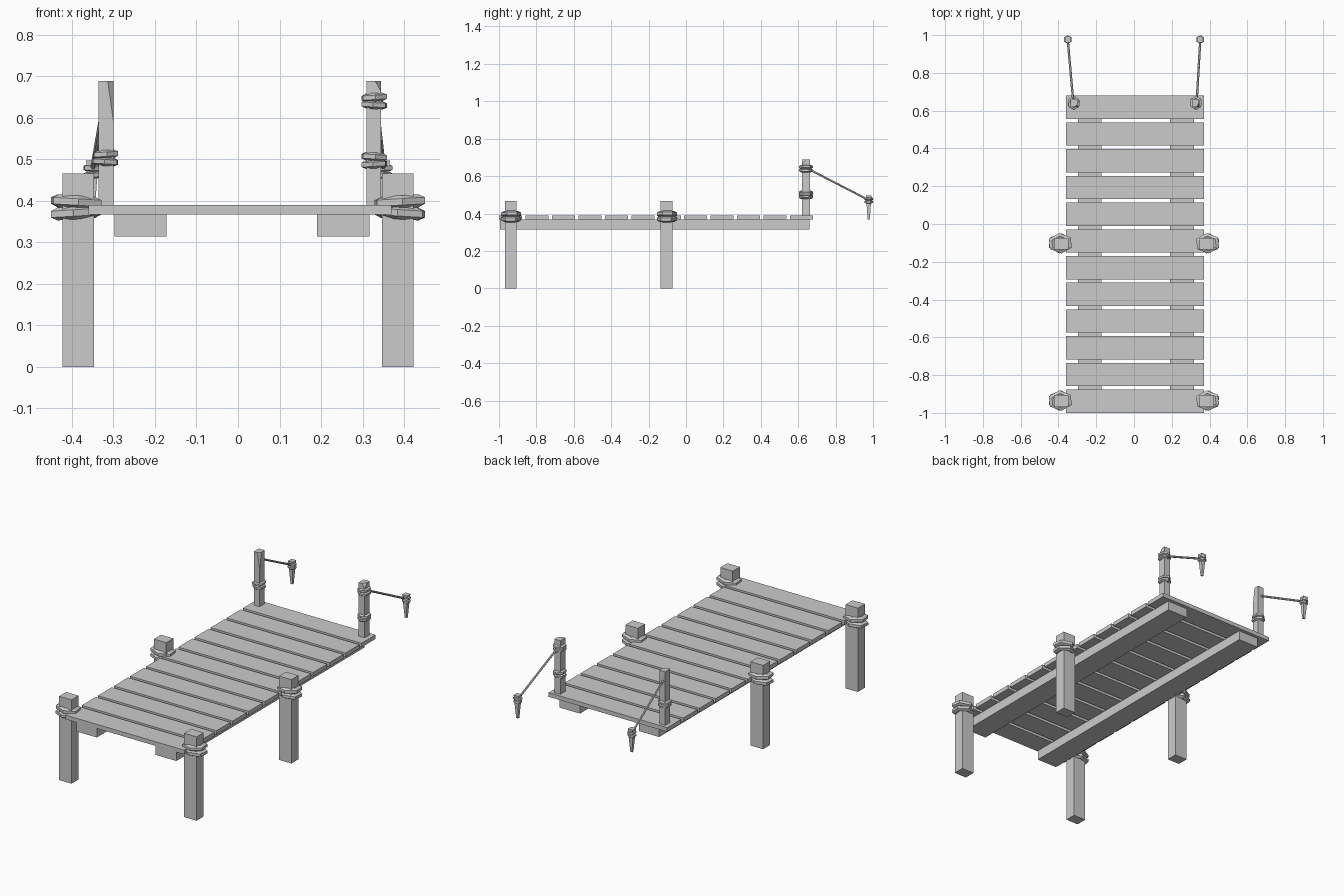
import bpy, bmesh, math
from mathutils import Vector, Matrix

if "Cube" in bpy.data.objects:
    bpy.data.objects.remove(bpy.data.objects["Cube"])


def new_object(name, bm):
    bmesh.ops.recalc_face_normals(bm, faces=bm.faces)
    mesh = bpy.data.meshes.new(name)
    bm.to_mesh(mesh)
    bm.free()
    ob = bpy.data.objects.new(name, mesh)
    bpy.context.collection.objects.link(ob)
    return ob


def box(name, x0, x1, y0, y1, z0, z1, cut=None):
    """Box from its limits; cut = (point, normal) slices a corner off."""
    bm = bmesh.new()
    size = Matrix.Diagonal((x1 - x0, y1 - y0, z1 - z0, 1))
    mid = Matrix.Translation(((x0 + x1) / 2, (y0 + y1) / 2, (z0 + z1) / 2))
    bmesh.ops.create_cube(bm, size=1, matrix=mid @ size)
    if cut:
        bmesh.ops.bisect_plane(bm, geom=bm.verts[:] + bm.edges[:] + bm.faces[:],
                               plane_co=cut[0], plane_no=cut[1], clear_outer=True)
        bmesh.ops.holes_fill(bm, edges=[e for e in bm.edges if e.is_boundary])
    return new_object(name, bm)


def rod(name, a, b, r0, r1, sides):
    """Straight tapered rod between two points."""
    a, b = Vector(a), Vector(b)
    d = b - a
    bm = bmesh.new()
    turn = d.to_track_quat('Z', 'Y').to_matrix().to_4x4()
    spin = Matrix.Rotation(math.pi / sides, 4, 'Z')
    bmesh.ops.create_cone(bm, cap_ends=True, segments=sides, radius1=r0, radius2=r1,
                          depth=d.length, matrix=Matrix.Translation((a + b) / 2) @ turn @ spin)
    return new_object(name, bm)


def rope_wrap(name, x, y, z, hx, hy, tube, tilt):
    """Two stacked six-sided rope loops; hx, hy are outer half widths."""
    bm = bmesh.new()
    n = 6
    for k, dz in enumerate((-0.85 * tube, 0.85 * tube)):
        s = 1 if k else -1
        loops = []
        for i in range(n):
            a = math.radians(90 + 60 * i + 5 * s)
            ux, uy = math.cos(a) / 0.866, math.sin(a)
            loop = []
            for j in range(6):
                b = math.tau * j / 6 + math.pi / 6
                out = tube * (math.cos(b) / 0.866 - 1)
                px, py = ux * (hx + out), uy * (hy + out)
                pz = z + dz + tube * math.sin(b) + tilt * s * px
                loop.append(bm.verts.new((x + px, y + py, pz)))
            loops.append(loop)
        for i in range(n):
            p, q = loops[i], loops[(i + 1) % n]
            for j in range(6):
                bm.faces.new((p[j], q[j], q[(j + 1) % 6], p[(j + 1) % 6]))
    return new_object(name, bm)


# Deck planks
for i in range(12):
    y = -1 + i * 0.1415
    box("plank", -0.36, 0.37, y, y + 0.123, 0.367, 0.39)

# Two long support beams
for x0, x1 in ((-0.297, -0.172), (0.19, 0.317)):
    box("support_beam", x0, x1, -0.995, 0.66, 0.314, 0.367)

# Thick posts with rope wraps
for s in (-1, 1):
    for y in (-0.937, -0.104):
        x = s * 0.385
        box("post", x - 0.038, x + 0.038, y - 0.031, y + 0.031, 0, 0.466)
        rope_wrap("post_rope", x + s * 0.005, y + 0.002, 0.384, 0.058, 0.054, 0.0155, 0.06 * s)

# Thin end posts, each with a shaved corner
yp = 0.641
box("rail_post_left", -0.336, -0.300, yp - 0.022, yp + 0.022, 0.38, 0.688,
    (Vector((-0.300, yp - 0.022, 0.59)), Vector((1, -1, 0.14))))
box("rail_post_right", 0.309, 0.345, yp - 0.022, yp + 0.022, 0.38, 0.688,
    (Vector((0.345, yp - 0.022, 0.662)), Vector((1, -0.6, 0.55))))
rope_wrap("rail_rope_left", -0.319, yp, 0.503, 0.029, 0.037, 0.0105, 0.06)
rope_wrap("rail_rope_right", 0.328, yp, 0.497, 0.029, 0.037, 0.0105, -0.06)
rope_wrap("rail_rope_right_top", 0.328, yp, 0.640, 0.029, 0.037, 0.0105, 0.06)

# Hanging stakes and the slack ropes that hold them
for s, xp in ((-1, -0.322), (1, 0.332)):
    x, y = s * 0.351, 0.977
    rod("stake", (x, y, 0.368), (x, y, 0.497), 0.008, 0.021, 4)
    rope_wrap("stake_rope", x, y, 0.470, 0.02, 0.022, 0.0095, 0.05 * s)
    rod("tie_rope", (xp, yp + 0.01, 0.640), (x, y, 0.472), 0.006, 0.006, 6)
